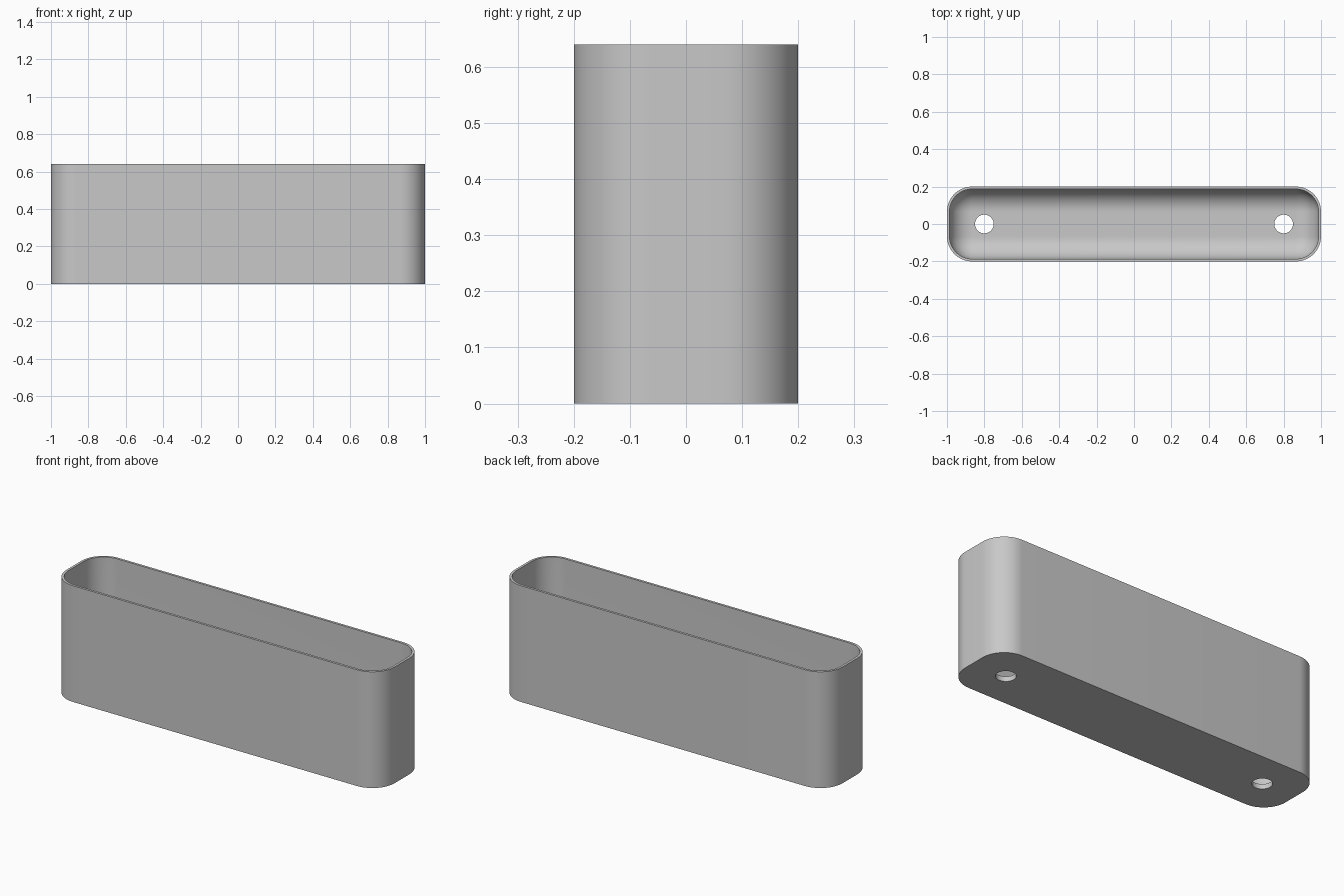
import bpy
import bmesh
from math import cos, sin, pi, radians

cube = bpy.data.objects.get("Cube")
if cube:
    bpy.data.objects.remove(cube, do_unlink=True)

HALF_X, HALF_Y, HEIGHT = 1.0, 0.2, 0.64
CORNER, WALL, FLOOR = 0.135, 0.0133, 0.027
FILLET = CORNER - WALL - 0.002
HOLE_X, HOLE_R = 0.8, 0.05
STEPS = 16

grey = bpy.data.materials.new("plain grey")
grey.use_nodes = True
colour = (0.58, 0.58, 0.58, 1)
grey.diffuse_color = colour
grey.node_tree.nodes["Principled BSDF"].inputs["Base Color"].default_value = colour


def rounded_loop(bm, inset, z):
    """Rounded rectangle of vertices, inset from the outer outline."""
    r = CORNER - inset
    verts = []
    for quarter, (sx, sy) in enumerate([(1, 1), (-1, 1), (-1, -1), (1, -1)]):
        for i in range(STEPS + 1):
            a = (quarter + i / STEPS) * pi / 2
            verts.append(bm.verts.new((sx * (HALF_X - CORNER) + r * cos(a),
                                       sy * (HALF_Y - CORNER) + r * sin(a), z)))
    return verts


# Shell: outer wall, rim, inner wall and a rounded transition to the floor
rings = [(0, 0), (0, HEIGHT), (WALL, HEIGHT)]
for i in range(STEPS + 1):
    a = i / STEPS * pi / 2
    rings.append((WALL + FILLET * (1 - cos(a)), FLOOR + FILLET * (1 - sin(a))))

bm = bmesh.new()
loops = [rounded_loop(bm, inset, z) for inset, z in rings]
for low, high in zip(loops, loops[1:]):
    for i in range(len(low)):
        j = (i + 1) % len(low)
        bm.faces.new((low[i], low[j], high[j], high[i]))
bm.faces.new(reversed(loops[0]))
bm.faces.new(loops[-1])
bmesh.ops.recalc_face_normals(bm, faces=bm.faces)
mesh = bpy.data.meshes.new("planter_box")
bm.to_mesh(mesh)
bm.free()
mesh.materials.append(grey)
box = bpy.data.objects.new("planter_box", mesh)
bpy.context.collection.objects.link(box)

# Drain holes through the floor
for side in (-1, 1):
    bpy.ops.mesh.primitive_cylinder_add(vertices=48, radius=HOLE_R, depth=0.2,
                                        location=(side * HOLE_X, 0, 0))
    cutter = bpy.context.object
    cutter.name = "drain_hole_cutter"
    cutter.hide_render = True
    cutter.data.materials.append(grey)
    cut = box.modifiers.new("drain hole", 'BOOLEAN')
    cut.operation = 'DIFFERENCE'
    cut.solver = 'EXACT'
    cut.object = cutter
    bpy.context.view_layer.objects.active = box
    bpy.ops.object.modifier_apply(modifier=cut.name)
    bpy.data.objects.remove(cutter, do_unlink=True)

bpy.ops.object.select_all(action='DESELECT')
box.select_set(True)
bpy.context.view_layer.objects.active = box
bpy.ops.object.shade_smooth_by_angle(angle=radians(30))
